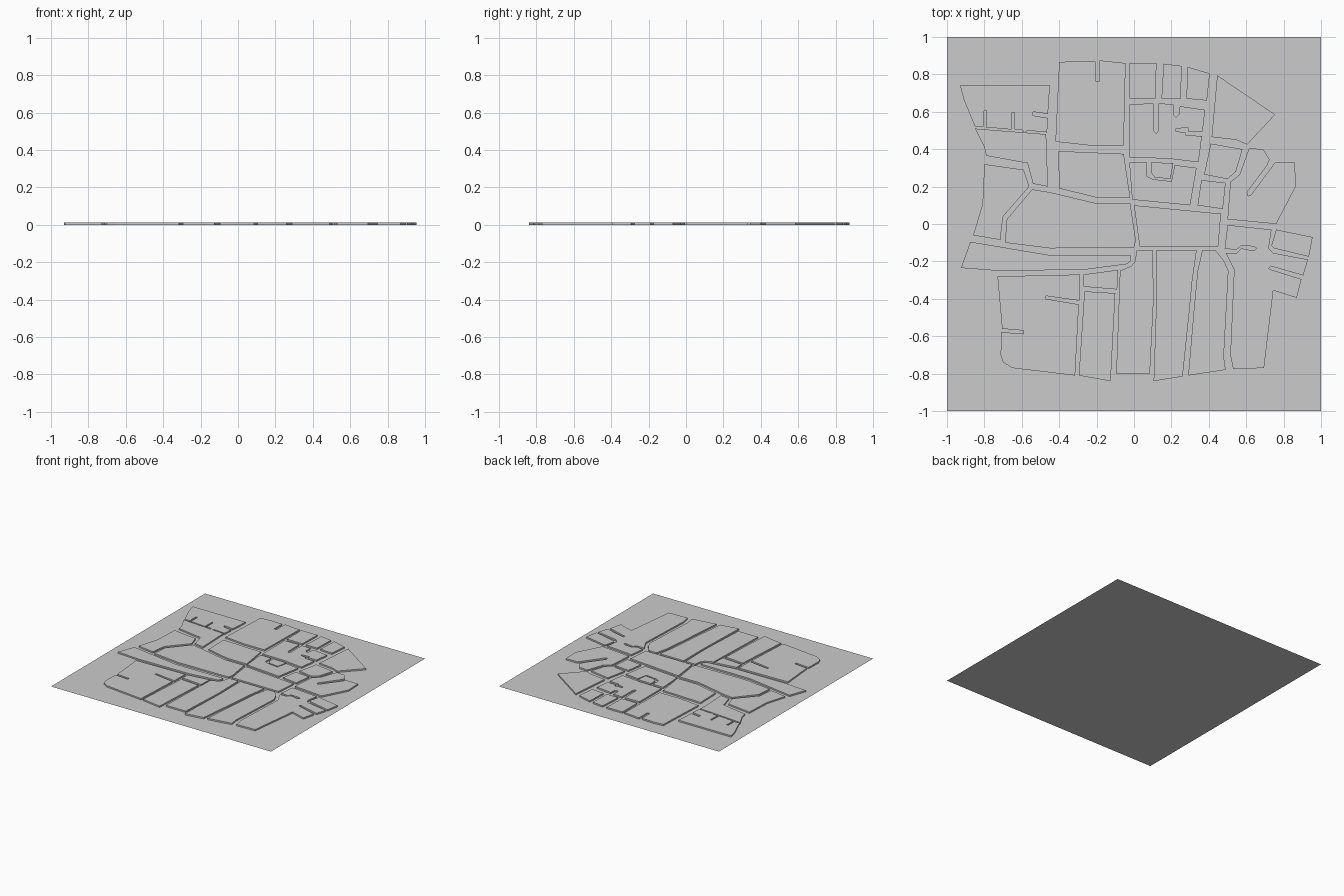
import bpy, bmesh

H = 0.012  # block height


def block(name, *pts):
    """Raised city block: flat outline (x, y) extruded up from the ground."""
    bm = bmesh.new()
    area = sum(a[0] * b[1] - b[0] * a[1] for a, b in zip(pts, pts[1:] + pts[:1]))
    pts = pts if area > 0 else pts[::-1]
    low = [bm.verts.new((x, y, 0)) for x, y in pts]
    top = [bm.verts.new((x, y, H)) for x, y in pts]
    n = len(pts)
    for i in range(n):
        j = (i + 1) % n
        bm.faces.new((low[i], low[j], top[j], top[i]))
    cap = bm.faces.new(top)
    bm.normal_update()
    bmesh.ops.triangulate(bm, faces=[cap])
    mesh = bpy.data.meshes.new(name)
    bm.to_mesh(mesh)
    bm.free()
    bpy.context.collection.objects.link(bpy.data.objects.new(name, mesh))


# Flat ground sheet
bpy.ops.mesh.primitive_plane_add(size=2)
bpy.context.object.name = "ground_sheet"

# North-west blocks (with dead-end lanes cut in)
block("northwest_block", (-.93, .74), (-.45, .74), (-.46, .588), (-.54, .6), (-.54, .58),
      (-.46, .567), (-.465, .49), (-.57, .5), (-.585, .488), (-.6, .505), (-.64, .505),
      (-.64, .597), (-.652, .597), (-.655, .505), (-.79, .517), (-.79, .61),
      (-.805, .6), (-.805, .522), (-.85, .52), (-.91, .665))
block("west_upper_block", (-.85, .51), (-.47, .48), (-.46, .2), (-.54, .215),
      (-.57, .325), (-.79, .365), (-.8, .41))
block("west_block", (-.8, .32), (-.59, .29), (-.56, .2), (-.7, .04), (-.715, -.085),
      (-.86, -.06), (-.81, .105))
block("north_block", (-.4, .865), (-.31, .872), (-.207, .868), (-.207, .765), (-.185, .765),
      (-.185, .875), (-.045, .86), (-.055, .42), (-.24, .42), (-.42, .44))
block("north_inner_block", (-.405, .39), (-.055, .375), (-.02, .14), (-.195, .14), (-.4, .19))

# Central blocks
block("central_west_block", (-.545, .185), (-.45, .17), (-.2, .11), (-.02, .11), (.01, -.09),
      (0, -.125), (-.45, -.13), (-.69, -.1), (-.68, .025))
block("central_east_block", (0, .1), (.465, .055), (.45, -.12), (.03, -.12))
block("west_strip_block", (-.875, -.095), (-.46, -.165), (-.02, -.165), (-.02, -.2),
      (-.04, -.215), (-.27, -.245), (-.73, -.25), (-.925, -.235))

# Southern blocks
block("southwest_block", (-.73, -.28), (-.29, -.27), (-.292, -.41), (-.47, -.385),
      (-.473, -.4), (-.295, -.43), (-.315, -.81), (-.65, -.77), (-.7, -.74), (-.713, -.7),
      (-.71, -.578), (-.59, -.587), (-.59, -.57), (-.705, -.56))
block("south_small_block", (-.27, -.27), (-.085, -.245), (-.09, -.35), (-.27, -.335))
block("south_block_a", (-.265, -.36), (-.1, -.37), (-.125, -.84), (-.295, -.81))
block("south_block_b", (.015, -.14), (.1, -.14), (.105, -.4), (.085, -.8), (-.095, -.8),
      (-.075, -.25), (-.015, -.225), (.005, -.2))
block("south_block_c", (.12, -.14), (.335, -.14), (.312, -.3), (.295, -.48), (.26, -.815),
      (.105, -.84), (.12, -.4))
block("south_block_d", (.365, -.14), (.435, -.14), (.48, -.195), (.505, -.25), (.48, -.71),
      (.49, -.78), (.29, -.81), (.32, -.46), (.34, -.25))
block("southeast_block", (.5, -.005), (.735, -.03), (.72, -.13), (.745, -.155), (.93, -.19),
      (.905, -.275), (.73, -.225), (.72, -.24), (.895, -.295), (.87, -.395), (.745, -.355),
      (.695, -.77), (.53, -.775), (.515, -.7), (.535, -.245), (.49, -.155), (.55, -.155),
      (.575, -.13), (.64, -.143), (.655, -.13), (.64, -.12), (.575, -.115), (.545, -.14),
      (.485, -.13))
block("east_end_block", (.76, -.03), (.955, -.07), (.935, -.175), (.75, -.13), (.735, -.115))

# North-east row of blocks
block("top_row_block_a", (-.025, .86), (.12, .86), (.115, .67), (-.025, .67))
block("top_row_block_b", (.158, .857), (.255, .845), (.25, .67), (.147, .67))
block("top_row_block_c", (.287, .84), (.405, .805), (.39, .66), (.28, .67))
block("lane_block", (-.025, .64), (.105, .645), (.107, .495), (.12, .485), (.13, .5),
      (.132, .645), (.21, .64), (.21, .585), (.225, .57), (.24, .585), (.245, .63), (.38, .61),
      (.367, .495), (.29, .495), (.29, .515), (.225, .51), (.225, .495), (.275, .49),
      (.275, .475), (.363, .47), (.345, .33), (.18, .35), (-.025, .355))
block("court_outer_block", (-.025, .33), (.07, .33), (.07, .255), (.1, .24), (.2, .228),
      (.217, .315), (.335, .3), (.3, .1), (-.01, .13))
block("court_inner_block", (.09, .33), (.21, .325), (.195, .24), (.11, .25), (.09, .275))
block("east_small_block_a", (.36, .235), (.49, .22), (.475, .08), (.34, .1))
block("east_small_block_b", (.41, .43), (.58, .4), (.545, .28), (.5, .24), (.375, .265))
block("northeast_block", (.445, .795), (.755, .585), (.605, .425), (.545, .45), (.415, .465))
block("east_block", (.515, .225), (.565, .265), (.615, .405), (.69, .4), (.725, .345),
      (.71, .31), (.605, .17), (.61, .15), (.625, .155), (.755, .33), (.86, .33), (.865, .2),
      (.76, 0), (.5, .025))
